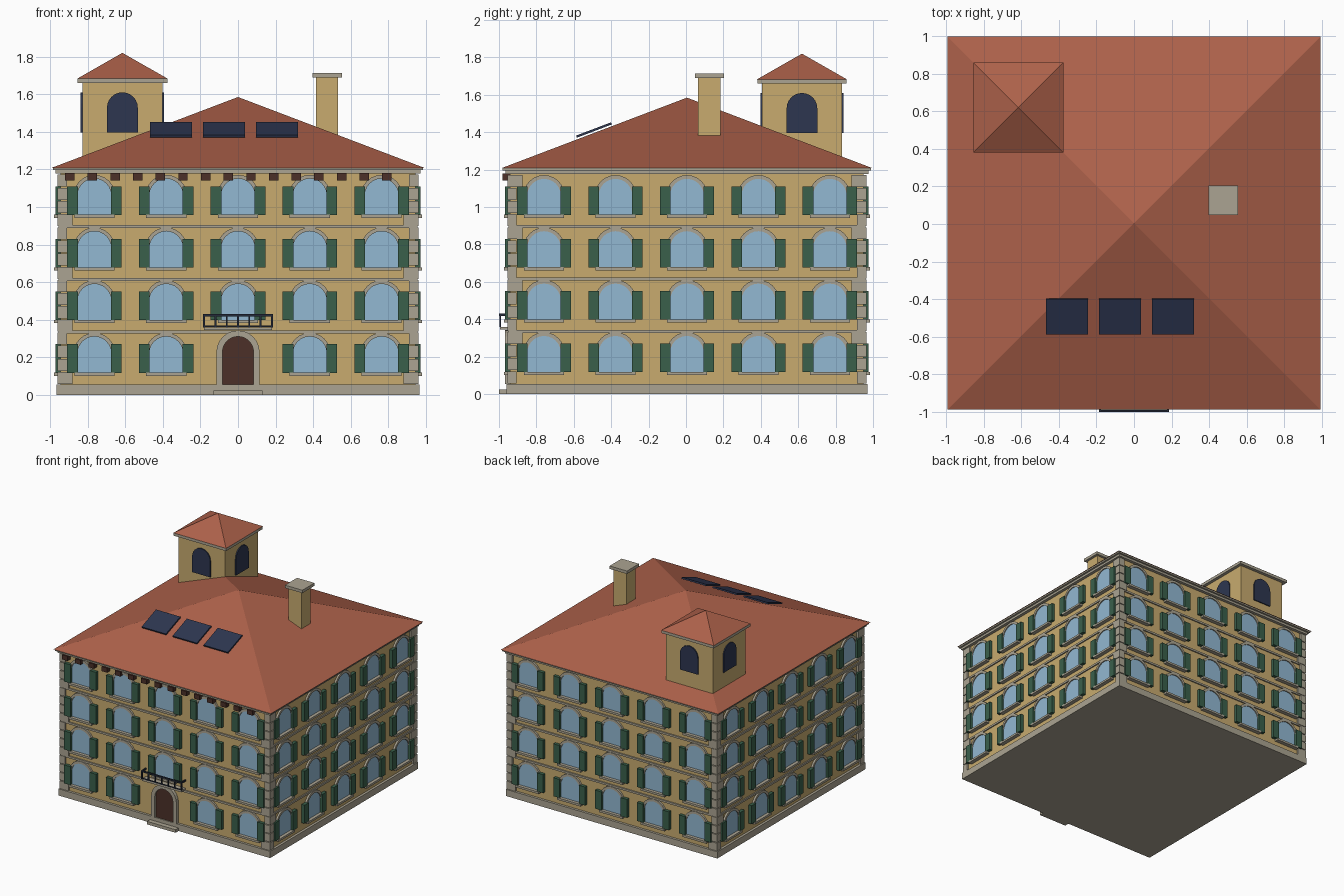
import bpy, bmesh, math
from mathutils import Matrix, Vector

if "Cube" in bpy.data.objects:
    bpy.data.objects.remove(bpy.data.objects["Cube"])

OY = 0.005                      # small shift that centres the whole model in y
I = Matrix.Identity(4)


def srgb(h):
    c = [int(h[i:i + 2], 16) / 255 for i in (0, 2, 4)]
    return [x / 12.92 if x < 0.04 else ((x + 0.055) / 1.055) ** 2.4 for x in c] + [1]


MATS = {}
for name, h in dict(ochre_wall="C8AB6F", terracotta="AD614A", stone="ABA492", shutter_green="3A604B",
                    glass_blue="92B8D2", dark_wood="4C3028", navy="2D3650", iron="242B3A").items():
    MATS[name] = bpy.data.materials.new(name)
    MATS[name].diffuse_color = srgb(h)


class Part:
    """Collects simple solids into one named object."""

    def __init__(self, name, mat):
        self.name, self.mat, self.bm = name, mat, bmesh.new()

    def prism(self, pts, d0, d1, m=I):
        # closed (x, z) outline extruded along y
        a = [self.bm.verts.new(m @ Vector((x, d0, z))) for x, z in pts]
        b = [self.bm.verts.new(m @ Vector((x, d1, z))) for x, z in pts]
        self.bm.faces.new(a)
        self.bm.faces.new(b[::-1])
        for i in range(len(a)):
            j = (i + 1) % len(a)
            self.bm.faces.new((a[i], b[i], b[j], a[j]))

    def box(self, x0, x1, y0, y1, z0, z1, m=I):
        self.prism([(x0, z0), (x1, z0), (x1, z1), (x0, z1)], y0, y1, m)

    def pyramid(self, cx, cy, r, z0, z1):
        base = [self.bm.verts.new((cx + sx * r, cy + sy * r, z0))
                for sx, sy in ((-1, -1), (1, -1), (1, 1), (-1, 1))]
        tip = self.bm.verts.new((cx, cy, z1))
        self.bm.faces.new(base[::-1])
        for i in range(4):
            self.bm.faces.new((base[i], base[(i + 1) % 4], tip))

    def done(self):
        bmesh.ops.recalc_face_normals(self.bm, faces=self.bm.faces)
        me = bpy.data.meshes.new(self.name)
        self.bm.transform(Matrix.Translation((0, OY, 0)))
        self.bm.to_mesh(me)
        self.bm.free()
        me.materials.append(MATS[self.mat])
        bpy.context.collection.objects.link(bpy.data.objects.new(self.name, me))


def arch(cx, r, z0, spring, n=12):
    # right foot, round head, left foot
    return ([(cx + r, z0)] + [(cx + r * math.cos(math.pi * i / n), spring + r * math.sin(math.pi * i / n))
                              for i in range(n + 1)] + [(cx - r, z0)])


def frame(cx, r, t, z0, spring):
    # arched band of thickness t around an opening of radius r
    return arch(cx, r + t, z0, spring) + arch(cx, r, z0, spring)[::-1]


W, FLOOR, BASE = 0.945, 0.28, 0.055

# main body
walls = Part("walls", "ochre_wall")
walls.box(-W, W, -W, W, 0.02, 1.2)
walls.done()
plinth = Part("plinth", "stone")
plinth.box(-0.965, 0.965, -0.965, 0.965, 0, BASE)
plinth.done()
bands = Part("floor_bands", "stone")
for k in (1, 2, 3):
    z = BASE + FLOOR * k
    bands.box(-0.955, 0.955, -0.955, 0.955, z - 0.008, z + 0.008)
bands.done()
cornice = Part("cornice", "stone")
cornice.box(-0.97, 0.97, -0.97, 0.97, 1.178, 1.204)
cornice.box(-0.985, 0.985, -0.985, 0.985, 1.196, 1.208)
cornice.done()

# corner stones, alternating long and short
quoins = Part("corner_quoins", "stone")
h = FLOOR / 4
for i in range(16):
    z = BASE + h * i
    lx, ly = (0.88, 0.91) if i % 2 == 0 else (0.91, 0.88)
    for sx in (-1, 1):
        for sy in (-1, 1):
            quoins.box(sx * lx, sx * 0.96, sy * ly, sy * 0.96, z + 0.003, z + h - 0.003)
quoins.done()

# windows on four facades
glass = Part("window_glass", "glass_blue")
frames = Part("window_surrounds", "stone")
sills = Part("window_sills", "stone")
shutters = Part("shutters", "shutter_green")
for side in range(4):
    m = Matrix.Rotation(side * math.pi / 2, 4, 'Z')
    for k in range(4):
        z = 0.118 + FLOOR * k
        for c in range(5):
            if side == 0 and k == 0 and c == 2:
                continue        # front door goes here
            x = (c - 2) * 0.382
            glass.prism(arch(x, 0.09, z, z + 0.103), -0.952, -0.94, m)
            frames.prism(frame(x, 0.09, 0.02, z, z + 0.103), -0.96, -0.94, m)
            sills.box(x - 0.107, x + 0.107, -0.978, -0.94, z - 0.016, z + 0.001, m)
            for s in (-1, 1):
                shutters.box(x + s * 0.088, x + s * 0.145, -0.972, -0.94, z, z + 0.152, m)
for p in (glass, frames, sills, shutters):
    p.done()

# front door, surround and step
door = Part("front_door", "dark_wood")
door.prism(arch(0, 0.083, BASE, 0.228), -0.957, -0.94)
door.done()
surround = Part("door_surround", "stone")
surround.prism(frame(0, 0.083, 0.032, BASE, 0.228), -0.972, -0.94)
surround.done()
step = Part("door_step", "stone")
step.box(-0.13, 0.13, -1.004, -0.95, 0, 0.025)
step.done()

# balcony
slab = Part("balcony_slab", "stone")
slab.box(-0.18, 0.18, -1.0, -0.94, 0.345, 0.36)
slab.done()
rail = Part("balcony_railing", "iron")
rail.box(-0.185, 0.185, -1.004, -0.994, 0.418, 0.43)
rail.box(-0.185, 0.185, -1.002, -0.996, 0.362, 0.369)
for i in range(7):
    x = -0.18 + 0.06 * i
    rail.box(x - 0.005, x + 0.005, -1.003, -0.995, 0.36, 0.425)
for s in (-1, 1):
    rail.box(s * 0.175, s * 0.185, -1.0, -0.945, 0.418, 0.43)
rail.done()

# eave brackets on the front
brackets = Part("eave_brackets", "dark_wood")
for i in range(15):
    x = -0.895 + 0.1205 * i
    brackets.box(x - 0.025, x + 0.025, -0.985, -0.94, 1.142, 1.18)
brackets.done()

# main roof
roof = Part("main_roof", "terracotta")
roof.pyramid(0, 0, 0.992, 1.208, 1.585)
roof.done()

# solar panels parallel to the front slope
panels = Part("solar_panels", "navy")
m = Matrix.Translation((0, -0.497, 1.412)) @ Matrix.Rotation(math.atan(0.38), 4, 'X')
for x in (-0.357, -0.075, 0.208):
    panels.box(x - 0.111, x + 0.111, -0.1, 0.1, -0.006, 0.006, m)
panels.done()

# tower on the back left
T = Vector((-0.615, 0.615, 0))
tower = Part("tower", "ochre_wall")
tower.box(T.x - 0.213, T.x + 0.213, T.y - 0.213, T.y + 0.213, 1.21, 1.665)
tower.done()
tower_windows = Part("tower_windows", "navy")
for side in range(4):
    m = Matrix.Translation(T) @ Matrix.Rotation(side * math.pi / 2, 4, 'Z')
    tower_windows.prism(arch(0, 0.082, 1.395, 1.528), -0.222, -0.21, m)
tower_windows.done()
tower_cornice = Part("tower_cornice", "stone")
tower_cornice.box(T.x - 0.239, T.x + 0.239, T.y - 0.239, T.y + 0.239, 1.66, 1.683)
tower_cornice.done()
tower_roof = Part("tower_roof", "terracotta")
tower_roof.pyramid(T.x, T.y, 0.24, 1.683, 1.82)
tower_roof.done()

# chimney
chimney = Part("chimney", "ochre_wall")
chimney.box(0.415, 0.533, 0.06, 0.18, 1.36, 1.695)
chimney.done()
cap = Part("chimney_cap", "stone")
cap.box(0.396, 0.554, 0.042, 0.199, 1.69, 1.714)
cap.done()

for m in bpy.data.materials:
    if m.users and not m.is_grease_pencil:
        m.use_nodes = True
        m.node_tree.nodes["Principled BSDF"].inputs["Base Color"].default_value = m.diffuse_color
